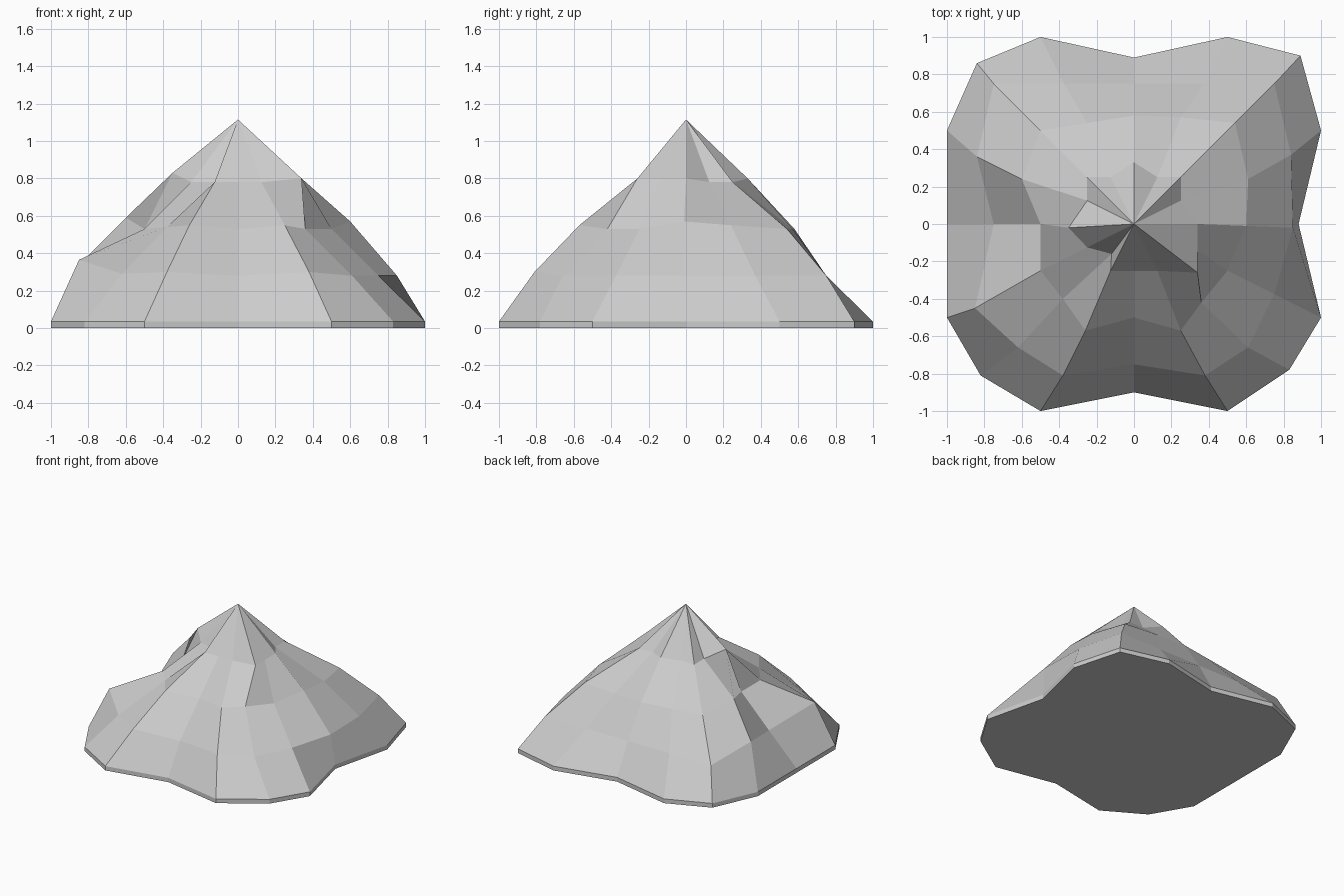
import bpy, bmesh

SIDES = 16
LEVELS = [(1.0, 0.0), (1.0, 0.035), (0.75, 0.28), (0.5, 0.53), (0.25, 0.78)]
PEAK = (0, 0, 1.115)

# Pulled-in corners and dents of the square footprint
FOOT = {0: (0.88, 0), 2: (0.89, 0.9), 4: (0, 0.89), 6: (-0.84, 0.86),
        10: (-0.82, -0.81), 12: (0, -0.9), 14: (0.83, -0.78)}

# Eroded rock: ridge and gully points per ring, ray -> position
RIDGES = {
    2: {0: (0.85, -0.02, 0.28), 1: (0.84, 0.37, 0.28), 7: (-0.84, 0.36, 0.35),
        9: (-0.85, -0.45, 0.365), 10: (-0.62, -0.66, 0.29), 11: (-0.38, -0.81, 0.3),
        13: (0.38, -0.81, 0.3), 14: (0.61, -0.66, 0.28)},
    3: {0: (0.6, -0.01, 0.57), 1: (0.61, 0.24, 0.55), 2: (0.54, 0.54, 0.53),
        3: (0.25, 0.57, 0.53), 4: (0, 0.58, 0.53), 5: (-0.25, 0.54, 0.53),
        7: (-0.6, 0.24, 0.59), 10: (-0.38, -0.4, 0.54), 11: (-0.26, -0.57, 0.55),
        13: (0.25, -0.57, 0.55), 14: (0.36, -0.42, 0.53)},
    4: {0: (0.34, 0, 0.8), 4: (0, 0.33, 0.8), 8: (-0.35, -0.02, 0.83),
        10: (-0.12, -0.16, 0.78), 14: (0.34, -0.26, 0.8), 15: (0.34, -0.14, 0.8)},
}


def square(i):
    """One coordinate of a point walking round a square in 16 steps."""
    return max(-1, min(1, abs(i % SIDES - 8) / 2 - 2))


bm = bmesh.new()
rings = []
for level, (size, z) in enumerate(LEVELS):
    ring = []
    for i in range(SIDES):
        x, y = square(i), square(i - 4)
        if level < 2:
            x, y = FOOT.get(i, (x, y))
        ring.append(bm.verts.new(RIDGES.get(level, {}).get(i, (x * size, y * size, z))))
    rings.append(ring)

# Base skirt and slopes
for low, high in zip(rings, rings[1:]):
    for i in range(SIDES):
        j = (i + 1) % SIDES
        bm.faces.new((low[i], low[j], high[j], high[i]))

# Peak and underside
tip = bm.verts.new(PEAK)
for i in range(SIDES):
    bm.faces.new((rings[-1][i], rings[-1][(i + 1) % SIDES], tip))
bm.faces.new(rings[0][::-1])

mesh = bpy.data.meshes.new("mountain")
bm.to_mesh(mesh)
bm.free()
bpy.context.collection.objects.link(bpy.data.objects.new("mountain", mesh))
